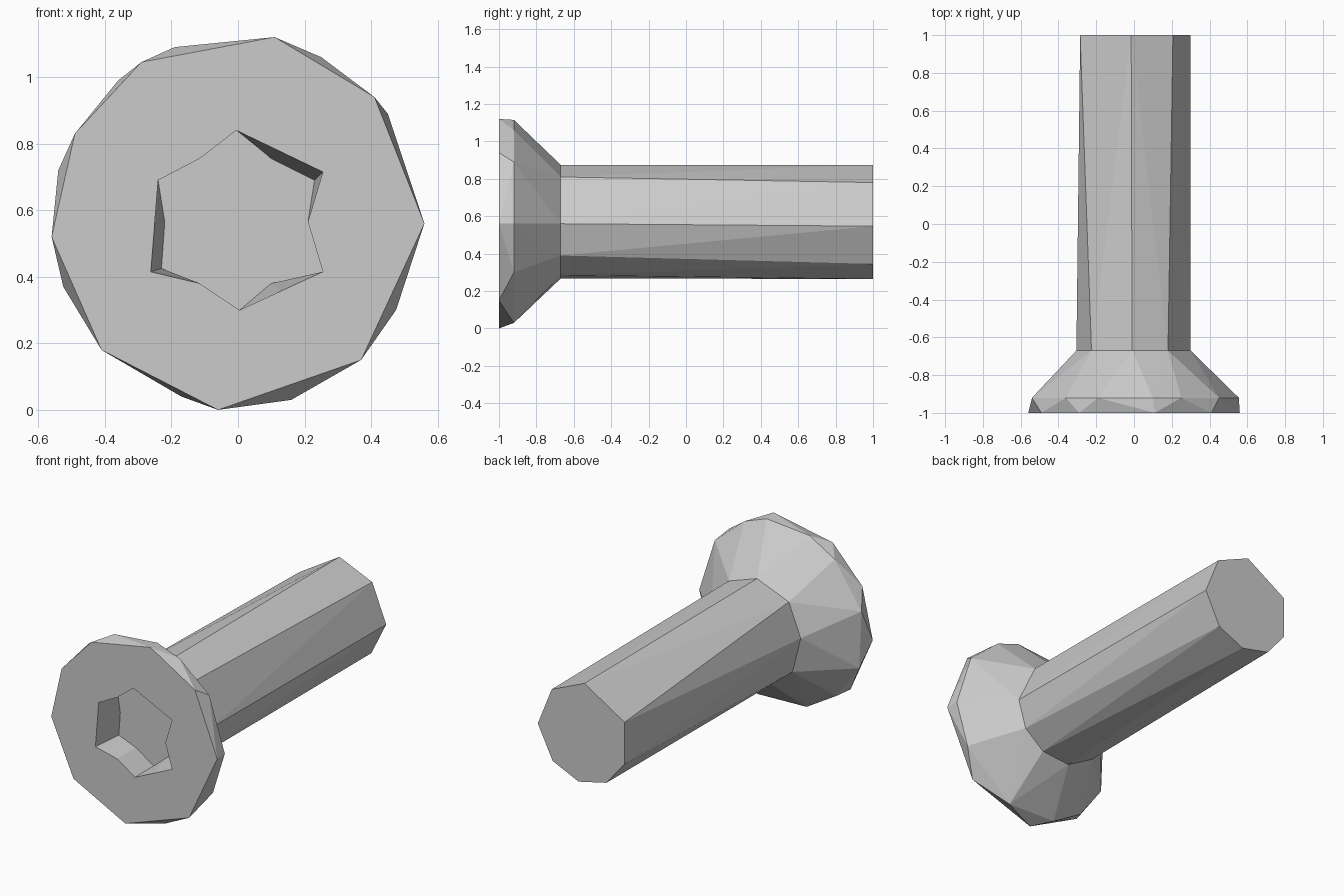
import bpy
import bmesh

cube = bpy.data.objects.get("Cube")
if cube:
    bpy.data.objects.remove(cube, do_unlink=True)

# One grey metal for the whole bolt
metal = bpy.data.materials.new("grey metal")
metal.use_nodes = True
metal.diffuse_color = (0.6, 0.6, 0.6, 1)
metal.node_tree.nodes["Principled BSDF"].inputs["Base Color"].default_value = (0.6, 0.6, 0.6, 1)

# Stations along the bolt
FRONT, FLOOR, RIM, NECK, TIP = -1.0, -0.82, -0.92, -0.67, 1.0

# Cross-sections as (x, z), running clockwise from the top
face_ring = [(.11, 1.12), (.41, .94), (.56, .56), (.37, .15), (-.06, 0),
             (-.41, .18), (-.56, .52), (-.49, .83), (-.29, 1.045)]
rim_ring = [(.10, 1.115), (.25, 1.06), (.45, .89), (.555, .56), (.475, .30), (.16, .03),
            (-.17, .04), (-.37, .16), (-.525, .37), (-.54, .72), (-.36, .99), (-.19, 1.09)]
neck_ring = [(-.01, .875), (.18, .81), (.30, .56), (.25, .39), (.12, .285),
             (-.07, .267), (-.25, .37), (-.305, .59), (-.225, .79)]
tip_ring = [(-.015, .875), (.206, .78), (.30, .547), (.20, .345),
            (.025, .265), (-.163, .308), (-.285, .455), (-.285, .71)]
star_floor = [(-.005, .84), (.10, .755), (.23, .69), (.21, .565), (.255, .415), (.10, .38),
              (.005, .30), (-.115, .38), (-.23, .425), (-.22, .565), (-.24, .69), (-.115, .755)]

# The socket mouth is the floor star with three notches flattened
star_mouth = list(star_floor)
star_mouth[2], star_mouth[8] = (.255, .715), (-.262, .415)
for i in (1, 5, 9):
    a, b = star_mouth[i - 1], star_mouth[i + 1]
    star_mouth[i] = ((a[0] + b[0]) / 2, (a[1] + b[1]) / 2)


def add_ring(bm, points, y):
    return [bm.verts.new((x, y, z)) for x, z in points]


def hull(bm, verts, open_ends):
    """Wrap the rings, then open the caps lying at the given stations."""
    res = bmesh.ops.convex_hull(bm, input=verts)
    caps = [f for f in bm.faces
            if any(all(abs(v.co.y - y) < 1e-4 for v in f.verts) for y in open_ends)]
    bmesh.ops.delete(bm, geom=caps, context='FACES')


def loop_edges(bm, loop):
    edges = []
    for a, b in zip(loop, loop[1:] + loop[:1]):
        edges.append(bm.edges.get((a, b)) or bm.edges.new((a, b)))
    return edges


def finish(bm, name):
    bmesh.ops.remove_doubles(bm, verts=bm.verts, dist=1e-4)
    bmesh.ops.recalc_face_normals(bm, faces=bm.faces)
    mesh = bpy.data.meshes.new(name)
    bm.to_mesh(mesh)
    bm.free()
    mesh.materials.append(metal)
    obj = bpy.data.objects.new(name, mesh)
    bpy.context.collection.objects.link(obj)
    return obj


# Head: faceted flare, flat front and recessed star socket
bm = bmesh.new()
rings = [add_ring(bm, p, y) for p, y in
         ((face_ring, FRONT), (rim_ring, RIM), (neck_ring, NECK))]
hull(bm, sum(rings, []), (FRONT, NECK))
mouth = add_ring(bm, star_mouth, FRONT)
floor = add_ring(bm, star_floor, FLOOR)
front_edge = [v for v in rings[0] if v.is_valid]
bmesh.ops.triangle_fill(bm, use_beauty=True, normal=(0, -1, 0),
                        edges=loop_edges(bm, front_edge) + loop_edges(bm, mouth))
for i in range(len(mouth)):
    j = (i + 1) % len(mouth)
    bm.faces.new((mouth[i], mouth[j], floor[j], floor[i]))
bm.faces.new(floor)
finish(bm, "bolt_head")

# Shaft: nine-sided at the neck, eight-sided at the tip
bm = bmesh.new()
hull(bm, add_ring(bm, neck_ring, NECK) + add_ring(bm, tip_ring, TIP), (NECK,))
finish(bm, "bolt_shaft")
